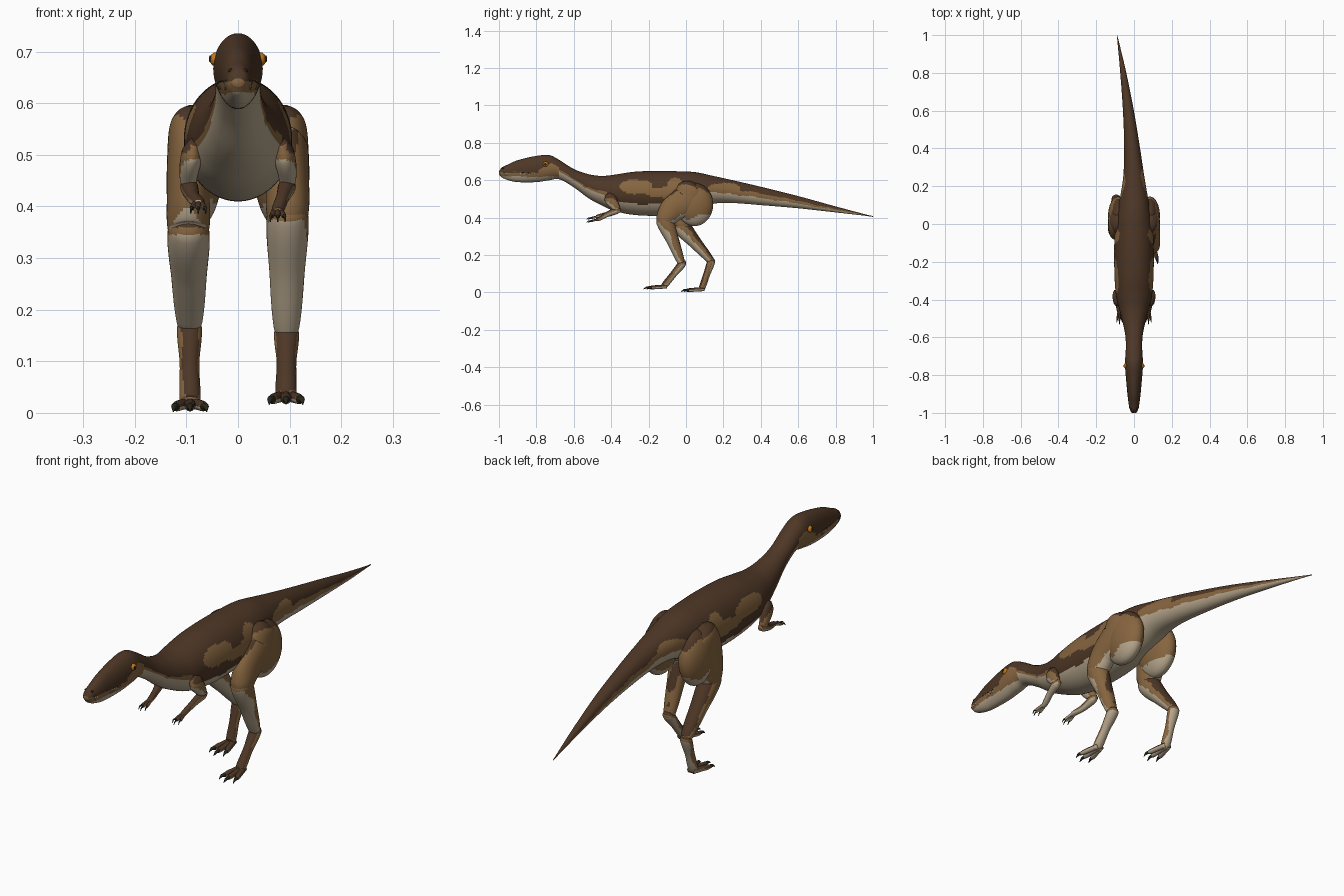
import bpy, bmesh, math
from mathutils import Vector, Matrix, noise

cube = bpy.data.objects.get("Cube")
if cube:
    bpy.data.objects.remove(cube)


def material(name, rgb):
    m = bpy.data.materials.new(name)
    m.use_nodes = True
    m.diffuse_color = (*rgb, 1)
    bsdf = m.node_tree.nodes["Principled BSDF"]
    bsdf.inputs["Base Color"].default_value = (*rgb, 1)
    bsdf.inputs["Roughness"].default_value = 0.8
    return m


DARK, TAN, CREAM = 0, 1, 2
hide = [material("dark brown", (0.076, 0.038, 0.019)),
        material("tan", (0.24, 0.13, 0.05)),
        material("cream", (0.48, 0.39, 0.27))]
amber = material("amber", (0.58, 0.19, 0.01))
black = material("claw black", (0.02, 0.02, 0.012))


def finish(name, bm, mats, rule=None):
    """Turn a bmesh into a smooth object, coloured face by face with a rule."""
    bmesh.ops.recalc_face_normals(bm, faces=bm.faces)
    bm.normal_update()
    for f in bm.faces:
        f.smooth = True
        if rule:
            f.material_index = rule(f.calc_center_median(), f.normal)
    me = bpy.data.meshes.new(name)
    bm.to_mesh(me)
    bm.free()
    for m in mats:
        me.materials.append(m)
    ob = bpy.data.objects.new(name, me)
    bpy.context.collection.objects.link(ob)
    return ob


def smooth_stations(rows, steps):
    """Cubic interpolation through rows of (x, y, z, half width, half depth)."""
    pts = [Vector(r) for r in rows]
    k = [0]
    for a, b in zip(pts, pts[1:]):
        k.append(k[-1] + (b - a).length)
    last = len(pts) - 1
    slope = []
    for i in range(len(pts)):
        a, b = max(i - 1, 0), min(i + 1, last)
        slope.append((pts[b] - pts[a]) / (k[b] - k[a]))
    out = []
    for i in range(last):
        h = k[i + 1] - k[i]
        for j in range(steps):
            t = j / steps
            u = 1 - t
            out.append(pts[i] * (u * u * (1 + 2 * t)) + pts[i + 1] * (t * t * (3 - 2 * t))
                       + slope[i] * (h * t * u * u) - slope[i + 1] * (h * t * t * u))
    return out + [pts[-1]]


def loft(name, rows, mats, rule=None, around=32, steps=8, axis=None):
    """Skin elliptical rings along a path."""
    bm = bmesh.new()
    st = smooth_stations(rows, steps)
    rings = []
    for i, s in enumerate(st):
        a, b = st[max(i - 1, 0)], st[min(i + 1, len(st) - 1)]
        tangent = axis or (Vector(b[:3]) - Vector(a[:3])).normalized()
        up = tangent.cross(Vector((1, 0, 0))).normalized()
        side = up.cross(tangent)
        ring = []
        for j in range(around):
            ang = math.tau * j / around
            ring.append(bm.verts.new(Vector(s[:3]) + side * max(s[3], 0.0005) * math.cos(ang)
                                     + up * max(s[4], 0.0005) * math.sin(ang)))
        rings.append(ring)
    for r, q in zip(rings, rings[1:]):
        for j in range(around):
            n = (j + 1) % around
            bm.faces.new((r[j], r[n], q[n], q[j]))
    bm.faces.new(rings[0])
    bm.faces.new(rings[-1])
    return finish(name, bm, mats, rule)


def ellipsoid(name, centre, radii, mats, rule=None, seg=16):
    bm = bmesh.new()
    m = Matrix.Translation(centre) @ Matrix.Diagonal((*radii, 1))
    bmesh.ops.create_uvsphere(bm, u_segments=seg, v_segments=seg // 2, radius=1, matrix=m)
    return finish(name, bm, mats, rule)


# Colour rules: dark back, blotched tan flanks, cream underside
blotches = [(-0.27, 0.565, 0.09, 0.035), (-0.12, 0.535, 0.1, 0.03),
            (-0.06, 0.575, 0.04, 0.035), (0.2, 0.55, 0.08, 0.04)]


def body_rule(c, n):
    wob = noise.noise(c * 14)
    if c.y < -0.68:
        z = c.z + 0.006 * wob
        cheek = c.y > -0.79 and z < 0.69 - 0.5 * abs(c.y + 0.72)
        if z < 0.618:
            return CREAM
        return TAN if z < 0.642 or cheek else DARK
    level = n.z + 0.15 * wob
    limit = -0.2 if c.y < -0.42 or c.y > 0.1 else -0.45
    if level < limit:
        return CREAM
    if c.y < -0.42:
        return TAN if level < limit + 0.15 else DARK
    if c.y > 0.13 and level < 0.2:
        return TAN
    for y, z, ry, rz in blotches:
        if ((c.y - y) / ry) ** 2 + ((c.z - z) / rz) ** 2 < 1 + 0.5 * wob:
            return TAN
    return DARK


def limb_rule(c, n):
    level = n.z + 0.2 * noise.noise(c * 14)
    return CREAM if level < -0.15 else DARK if level > 0.25 else TAN


def thigh_rule(c, n):
    level = n.z + 0.25 * noise.noise(c * 11)
    return CREAM if level < -0.32 else DARK if level > 0.45 else TAN


# Head, neck, trunk and tail: y, top, bottom, half width
profile = [(-1.0, 0.648, 0.632, 0.012), (-0.985, 0.668, 0.615, 0.021),
           (-0.95, 0.685, 0.6, 0.028), (-0.9, 0.707, 0.59, 0.034),
           (-0.8, 0.73, 0.59, 0.044), (-0.73, 0.734, 0.6, 0.048),
           (-0.68, 0.71, 0.606, 0.044), (-0.6, 0.66, 0.562, 0.045),
           (-0.52, 0.632, 0.503, 0.06), (-0.45, 0.623, 0.465, 0.078),
           (-0.38, 0.63, 0.435, 0.095), (-0.28, 0.645, 0.415, 0.103),
           (-0.15, 0.65, 0.41, 0.105), (-0.05, 0.648, 0.42, 0.102),
           (0.05, 0.643, 0.445, 0.09), (0.15, 0.622, 0.475, 0.072),
           (0.25, 0.6, 0.478, 0.056), (0.4, 0.565, 0.467, 0.042),
           (0.6, 0.515, 0.45, 0.029), (0.8, 0.46, 0.428, 0.016),
           (0.95, 0.42, 0.411, 0.005), (1.0, 0.408, 0.404, 0.001)]
rows = []
for y, top, bottom, half in profile:
    sway = -0.09 * (max(y - 0.2, 0) / 0.8) ** 1.6
    rows.append((sway, y, (top + bottom) / 2, half, (top - bottom) / 2))
loft("body", rows, hide, body_rule, around=80, steps=12, axis=Vector((0, 1, 0)))


def digits(name, base, spread, length, drop, r):
    """Three toes or fingers, each ending in a curved claw."""
    x, y, z = base
    for i in (-1, 0, 1):
        dx = i * spread
        reach = length * (1 - 0.15 * abs(i))
        tip = (x + dx, y - reach * 0.68, z - drop * 0.6)
        loft(f"{name}_{i + 2}", [(x + dx * 0.3, y + r, z, r, r),
                                 (x + dx * 0.7, y - reach * 0.35, z - drop * 0.3, r, r * 0.95),
                                 (*tip, r * 0.85, r * 0.8),
                                 (tip[0], tip[1] - r * 0.7, tip[2], r * 0.3, r * 0.3)],
             hide, limb_rule, around=12, steps=4)
        loft(f"{name}_claw_{i + 2}", [(*tip, r * 0.75, r * 0.75),
                                      (tip[0] + dx * 0.15, y - reach * 0.85, z - drop * 0.6, r * 0.5, r * 0.5),
                                      (tip[0] + dx * 0.2, y - reach, z - drop - r * 0.5, 0.001, 0.001)],
             [black], around=10, steps=4)


# Legs, in mid stride: knee, ankle and ball of the foot as (y, z)
strides = [("left", 1, (-0.115, 0.385), (-0.02, 0.155), (-0.115, 0.038)),
           ("right", -1, (-0.025, 0.355), (0.135, 0.165), (0.085, 0.024))]
for side, s, knee, ankle, ball in strides:
    ky, kz = knee
    ay, az = ankle
    by, bz = ball
    ellipsoid(side + "_haunch", (s * 0.084, 0.045, 0.47), (0.053, 0.1, 0.115),
              hide, thigh_rule, seg=64)
    loft(side + "_thigh", [(s * 0.085, 0.03, 0.59, 0.015, 0.02),
                           (s * 0.09, 0.02, 0.56, 0.04, 0.065),
                           (s * 0.094, 0.01, 0.5, 0.043, 0.085),
                           (s * 0.096, ky * 0.6, kz + 0.06, 0.042, 0.07),
                           (s * 0.096, ky, kz, 0.04, 0.05),
                           (s * 0.096, ky - 0.02, kz - 0.03, 0.024, 0.026)],
         hide, thigh_rule, around=48, steps=10)
    my, mz = ky * 0.5 + ay * 0.5, kz * 0.5 + az * 0.5
    loft(side + "_shin", [(s * 0.096, ky - 0.012, kz + 0.03, 0.02, 0.025),
                          (s * 0.096, ky, kz, 0.04, 0.046),
                          (s * 0.095, my, mz, 0.034, 0.033),
                          (s * 0.094, ay - 0.008, az + 0.012, 0.025, 0.021),
                          (s * 0.094, ay + 0.004, az - 0.012, 0.014, 0.012)],
         hide, limb_rule, around=40, steps=12)
    loft(side + "_lower_foot", [(s * 0.094, ay + 0.004, az + 0.018, 0.014, 0.012),
                                (s * 0.094, ay, az, 0.024, 0.021),
                                (s * 0.094, (ay + by) / 2, (az + bz) / 2, 0.019, 0.018),
                                (s * 0.093, by, bz, 0.02, 0.017),
                                (s * 0.093, by - 0.01, bz - 0.01, 0.012, 0.01)],
         hide, limb_rule, around=32, steps=10)
    digits(side + "_toe", (s * 0.093, by, bz - 0.006), 0.027, 0.113, 0.01, 0.011)

# Short arms with clawed hands
for side, s, dz in (("left", 1, -0.012), ("right", -1, 0.004)):
    wrist = (s * 0.077, -0.465, 0.405 + dz)
    loft(side + "_upper_arm", [(s * 0.085, -0.42, 0.525, 0.01, 0.015),
                               (s * 0.09, -0.405, 0.5, 0.02, 0.032),
                               (s * 0.096, -0.375, 0.455, 0.017, 0.022),
                               (s * 0.094, -0.36, 0.43, 0.01, 0.012)],
         hide, limb_rule, around=24)
    loft(side + "_forearm", [(s * 0.096, -0.35, 0.44, 0.01, 0.01),
                             (s * 0.095, -0.37, 0.438, 0.017, 0.018),
                             (s * 0.087, -0.42, 0.418, 0.013, 0.014),
                             (*wrist, 0.012, 0.01),
                             (wrist[0], -0.48, wrist[2] - 0.003, 0.009, 0.007)],
         hide, limb_rule, around=24)
    digits(side + "_finger", wrist, 0.012, 0.067, 0.02, 0.0055)

# Eyes, nostrils and teeth
for side, s in (("left", 1), ("right", -1)):
    ellipsoid(side + "_eye", (s * 0.042, -0.75, 0.685), (0.013, 0.015, 0.014), [amber])
    ellipsoid(side + "_pupil", (s * 0.0535, -0.752, 0.686), (0.003, 0.006, 0.007), [black])
    ellipsoid(side + "_nostril", (s * 0.014, -0.978, 0.663), (0.005, 0.006, 0.004), [black])
    for i in range(12):
        y = -0.97 + 0.012 * i
        x = s * (0.0235 + 0.0013 * i)
        loft(f"{side}_tooth_{i + 1}", [(x, y, 0.642, 0.003, 0.004), (x, y, 0.626, 0.0005, 0.0005)],
             [hide[CREAM]], around=6, steps=1)
    loft(side + "_mouth_line", [(s * 0.0225, -0.975, 0.643, 0.0025, 0.002),
                                (s * 0.0305, -0.9, 0.643, 0.0045, 0.002),
                                (s * 0.038, -0.83, 0.638, 0.003, 0.002)],
         [black], around=8, steps=6)
